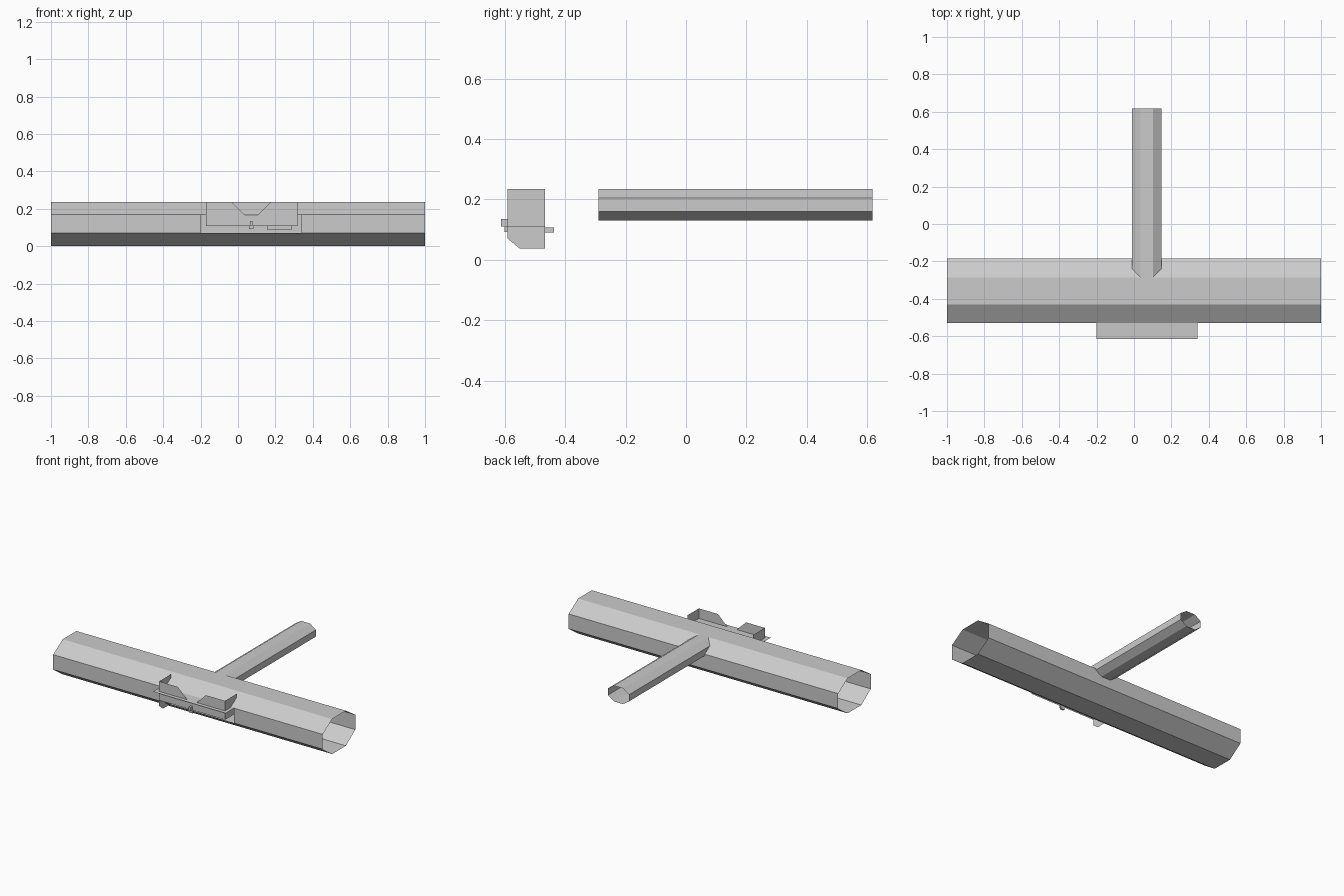
import bpy
import bmesh
from mathutils import Vector

cube = bpy.data.objects.get("Cube")
if cube:
    bpy.data.objects.remove(cube)

grey = bpy.data.materials.new("plain_grey")
grey.use_nodes = True
colour = (0.6, 0.6, 0.6, 1)
grey.diffuse_color = colour
grey.node_tree.nodes["Principled BSDF"].inputs["Base Color"].default_value = colour


def add_object(name, bm):
    mesh = bpy.data.meshes.new(name)
    bm.to_mesh(mesh)
    bm.free()
    mesh.materials.append(grey)
    obj = bpy.data.objects.new(name, mesh)
    bpy.context.collection.objects.link(obj)
    return obj


def sweep(name, path, shift, closed=False):
    """Open thin shell: a path of points swept along a vector."""
    bm = bmesh.new()
    near = [bm.verts.new(p) for p in path]
    far = [bm.verts.new(Vector(p) + Vector(shift)) for p in path]
    count = len(path)
    for i in range(count if closed else count - 1):
        j = (i + 1) % count
        bm.faces.new((near[i], near[j], far[j], far[i]))
    if closed:
        bmesh.ops.recalc_face_normals(bm, faces=bm.faces)
    return add_object(name, bm)


def sheet(name, points):
    """Single flat panel."""
    bm = bmesh.new()
    bm.faces.new([bm.verts.new(p) for p in points])
    return add_object(name, bm)


def block(name, low, high):
    bm = bmesh.new()
    bmesh.ops.create_cube(bm, size=1)
    low, high = Vector(low), Vector(high)
    for v in bm.verts:
        v.co = (low + high) / 2 + v.co * (high - low)
    return add_object(name, bm)


# Main octagonal tube, open at both ends, with a port in its front face
FRONT, BACK, LOW, HIGH, TOP = -0.53, -0.185, 0.07, 0.17, 0.235
PORT_A, PORT_B = -0.2, 0.34
profile = [(FRONT, HIGH), (-0.43, TOP), (-0.285, TOP), (BACK, HIGH),
           (BACK, LOW), (-0.285, 0), (-0.43, 0), (FRONT, LOW)]
sweep("main_tube", [(-1, y, z) for y, z in profile], (2, 0, 0))
for name, a, b in (("front_face_right", -1, PORT_A), ("front_face_left", PORT_B, 1)):
    sweep(name, [(a, FRONT, LOW), (a, FRONT, HIGH)], (b - a, 0, 0))

# Open flap above the port
sweep("port_flap", [(PORT_A, FRONT, HIGH), (PORT_A, -0.614, HIGH - 0.003)],
      (PORT_B - PORT_A, 0, 0))

# Thin octagonal rear tube
ring = [(-0.01, 0.16), (-0.01, 0.205), (0.035, TOP), (0.102, TOP),
        (0.147, 0.205), (0.147, 0.16), (0.102, 0.13), (0.035, 0.13)]
sweep("rear_tube", [(x, -0.29, z) for x, z in ring], (0, 0.908, 0), closed=True)

# Notched bracket standing in the port
A, B, FACE, REAR, SILL = -0.172, 0.317, -0.59, -0.467, 0.108
sheet("bracket_front", [(A, FACE, SILL), (B, FACE, SILL), (B, FACE, TOP), (0.175, FACE, TOP),
                        (0.107, FACE, 0.167), (0.037, FACE, 0.167),
                        (-0.033, FACE, TOP), (A, FACE, TOP)])
sheet("bracket_left_side", [(B, FACE, SILL), (B, REAR, SILL), (B, REAR, TOP), (B, FACE, TOP)])
sheet("bracket_right_side", [(A, FACE, TOP), (A, REAR, TOP), (A, REAR, 0.037),
                             (A, -0.55, 0.037), (A, FACE, 0.07)])

# Small catch on the bracket
block("catch_base", (0.058, -0.6, 0.092), (0.084, FACE, 0.11))
block("catch_post", (0.063, -0.612, 0.11), (0.077, FACE, 0.135))

# Lever inside the tube
block("lever_foot", (0.155, -0.468, 0.09), (0.29, -0.437, 0.107))
arm = [(-0.465, 0.107), (-0.43, 0.139), (-0.315, 0.139),
       (-0.315, 0.131), (-0.43, 0.131), (-0.455, 0.107)]
sweep("lever_arm", [(0.19, y, z) for y, z in arm], (0.06, 0, 0), closed=True)
